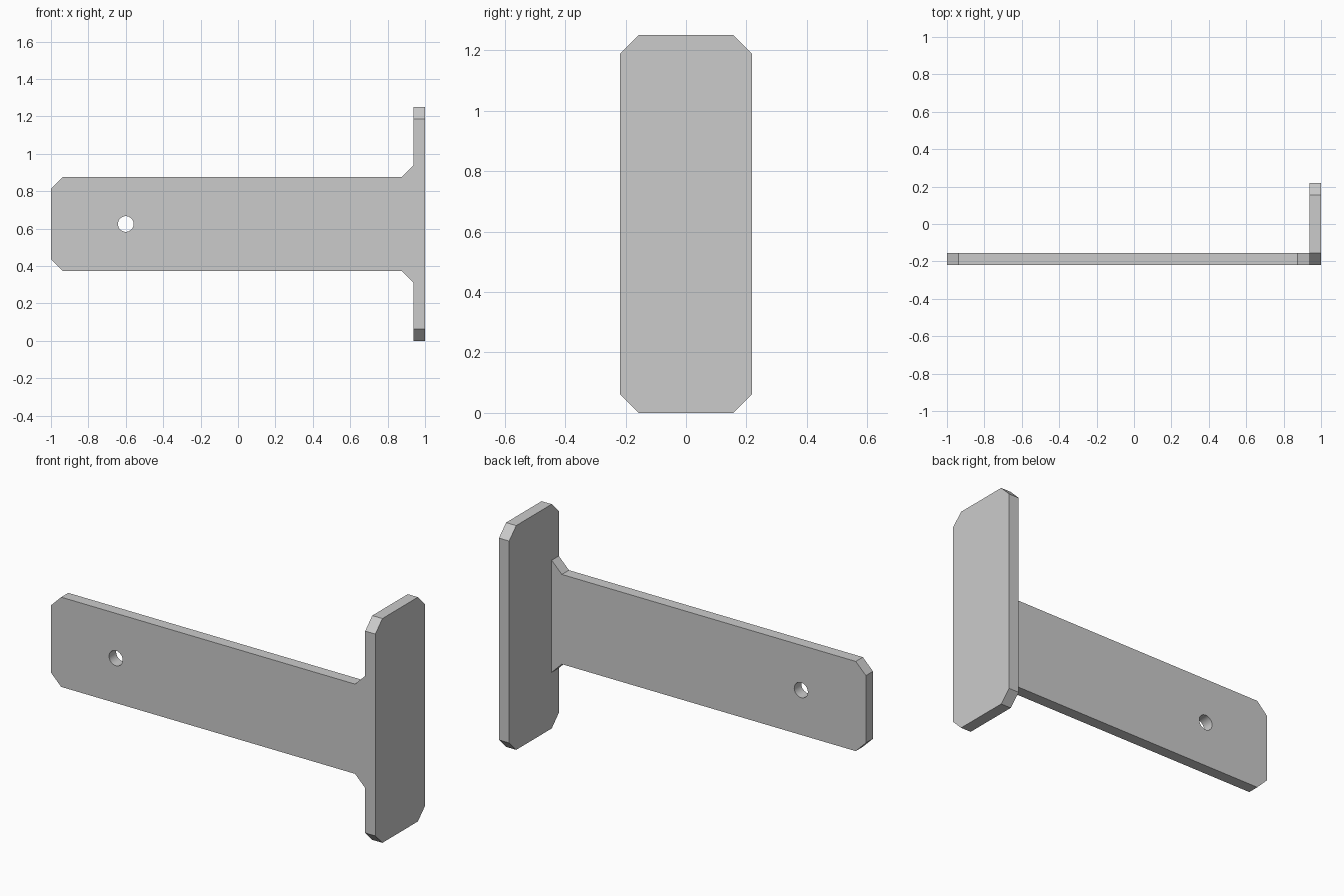
import bpy, bmesh, math
from mathutils import Vector

if "Cube" in bpy.data.objects:
    bpy.data.objects.remove(bpy.data.objects["Cube"])

T = 0.0625            # sheet thickness and chamfer size
HALF_Y = 0.21875      # half depth of the end plate

grey = bpy.data.materials.new("plain grey")
grey.diffuse_color = (0.6, 0.6, 0.6, 1)
grey.use_nodes = True
grey.node_tree.nodes["Principled BSDF"].inputs["Base Color"].default_value = grey.diffuse_color


def prism(name, outline, offset):
    """Extrude a flat outline of 3D points along an offset vector."""
    bm = bmesh.new()
    face = bm.faces.new([bm.verts.new(p) for p in outline])
    ext = bmesh.ops.extrude_face_region(bm, geom=[face])
    moved = [g for g in ext["geom"] if isinstance(g, bmesh.types.BMVert)]
    bmesh.ops.translate(bm, verts=moved, vec=Vector(offset))
    bmesh.ops.recalc_face_normals(bm, faces=bm.faces)
    mesh = bpy.data.meshes.new(name)
    bm.to_mesh(mesh)
    bm.free()
    mesh.materials.append(grey)
    ob = bpy.data.objects.new(name, mesh)
    bpy.context.collection.objects.link(ob)
    return ob


def combine(target, other, operation):
    """Apply a boolean and discard the helper."""
    bpy.context.view_layer.objects.active = target
    mod = target.modifiers.new("combine", 'BOOLEAN')
    mod.operation, mod.object, mod.solver = operation, other, 'EXACT'
    bpy.ops.object.modifier_apply(modifier=mod.name)
    bpy.data.objects.remove(other)


# Arm with chamfered free end and flared root, mirrored about mid height
MID = 0.625
half = [(-1, 0.25 - T), (-1 + T, 0.25), (1 - 2 * T, 0.25), (1 - T, 0.25 + T), (1 - T / 2, 0.25 + T)]
outline = half + [(x, -h) for x, h in reversed(half)]
bracket = prism("bracket", [(x, -HALF_Y, MID + h) for x, h in outline], (0, T, 0))

# Upright end plate with four chamfered corners
quarter = [(HALF_Y, MID - T), (HALF_Y - T, MID)]
corners = (quarter + [(-y, h) for y, h in reversed(quarter)]
           + [(-y, -h) for y, h in quarter] + [(y, -h) for y, h in reversed(quarter)])
plate = prism("end_plate", [(1 - T, y, MID + h) for y, h in corners], (T, 0, 0))
combine(bracket, plate, 'UNION')

# Round bolt hole through the arm
N, R = 32, 0.042
circle = [(-0.6 + R * math.cos(2 * math.pi * i / N), -0.3,
           MID + R * math.sin(2 * math.pi * i / N)) for i in range(N)]
combine(bracket, prism("hole_cutter", circle, (0, 0.3, 0)), 'DIFFERENCE')

bpy.ops.object.select_all(action='DESELECT')
bracket.select_set(True)
bpy.context.view_layer.objects.active = bracket
bpy.ops.object.shade_smooth_by_angle(angle=math.radians(30))
